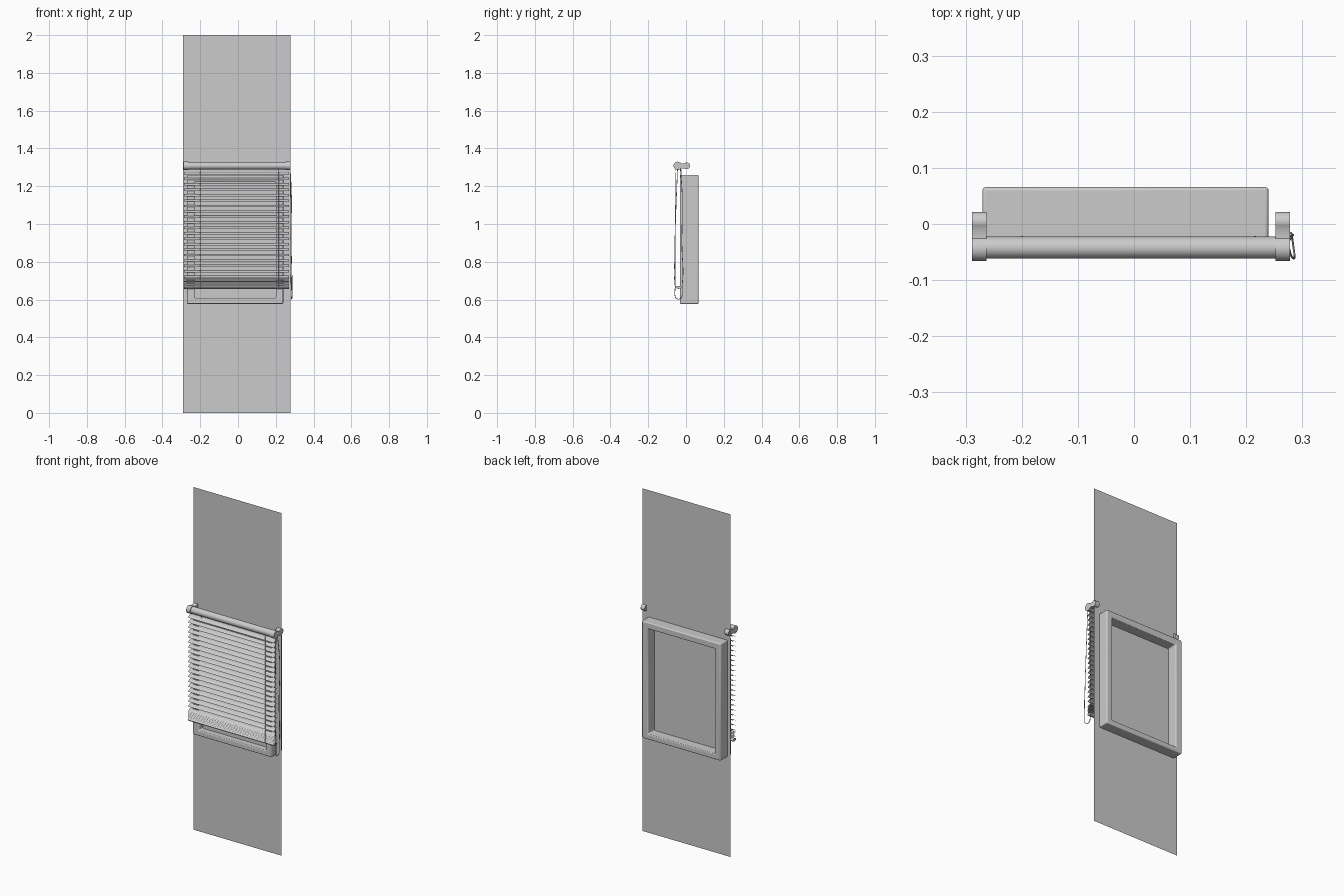
import bpy, bmesh, math
from mathutils import Vector

if "Cube" in bpy.data.objects:
    bpy.data.objects.remove(bpy.data.objects["Cube"])


def make_object(name, verts, faces, smooth=True):
    me = bpy.data.meshes.new(name)
    me.from_pydata(verts, [], faces)
    bm = bmesh.new()
    bm.from_mesh(me)
    bmesh.ops.recalc_face_normals(bm, faces=bm.faces)
    bm.to_mesh(me)
    bm.free()
    ob = bpy.data.objects.new(name, me)
    bpy.context.collection.objects.link(ob)
    if smooth:
        bpy.ops.object.select_all(action='DESELECT')
        ob.select_set(True)
        bpy.context.view_layer.objects.active = ob
        bpy.ops.object.shade_smooth_by_angle(angle=math.radians(35))
    return ob


def extrude_x(name, profile, x0, x1):
    # closed (y, z) profile swept along x
    n = len(profile)
    verts = [(x, y, z) for x in (x0, x1) for y, z in profile]
    faces = [(i, (i + 1) % n, n + (i + 1) % n, n + i) for i in range(n)]
    faces += [tuple(range(n)), tuple(range(n, 2 * n))]
    return make_object(name, verts, faces)


def arc(cy, cz, r, a0, a1, n):
    return [(cy + r * math.cos(math.radians(a0 + (a1 - a0) * i / n)),
             cz + r * math.sin(math.radians(a0 + (a1 - a0) * i / n))) for i in range(n + 1)]


def cord(name, points, radius=0.0012, kind='POLY'):
    cu = bpy.data.curves.new(name, 'CURVE')
    cu.dimensions = '3D'
    cu.bevel_depth = radius
    cu.bevel_resolution = 1
    cu.resolution_u = 6
    cu.use_fill_caps = True
    sp = cu.splines.new(kind)
    if kind == 'BEZIER':
        sp.bezier_points.add(len(points) - 1)
        for bp, p in zip(sp.bezier_points, points):
            bp.co = p
            bp.handle_left_type = bp.handle_right_type = 'AUTO'
    else:
        sp.points.add(len(points) - 1)
        for pt, p in zip(sp.points, points):
            pt.co = (*p, 1)
    ob = bpy.data.objects.new(name, cu)
    bpy.context.collection.objects.link(ob)
    return ob


# Wall sheet behind the blind
make_object("wall_panel", [(-0.29, 0.005, 0), (0.278, 0.005, 0), (0.278, 0.005, 2), (-0.29, 0.005, 2)],
            [(0, 1, 2, 3)], smooth=False)

# Window frame: a deep rectangular ring passing through the wall
outer = [(-0.27, 0.577), (0.24, 0.577), (0.24, 1.26), (-0.27, 1.26)]
inner = [(-0.23, 0.608), (0.2, 0.608), (0.2, 1.222), (-0.23, 1.222)]
verts = [(x, y, z) for y in (-0.033, 0.066) for x, z in outer + inner]
faces = []
for i in range(4):
    j = (i + 1) % 4
    faces += [(i, j, 4 + j, 4 + i), (8 + i, 8 + j, 12 + j, 12 + i),
              (i, j, 8 + j, 8 + i), (4 + i, 4 + j, 12 + j, 12 + i)]
frame = make_object("window_frame", verts, faces)
bev = frame.modifiers.new("soft_edges", 'BEVEL')
bev.width = 0.006
bev.segments = 3

# Round head rail
extrude_x("head_rail", arc(-0.042, 1.308, 0.0195, 0, 345, 23), -0.265, 0.255)

# End brackets: dumbbell outline reaching back through the wall
bracket = (arc(-0.044, 1.308, 0.022, 36, 324, 16) + arc(0.004, 1.308, 0.0175, -132, 132, 16))
for name, x0, x1 in (("left_bracket", -0.289, -0.263), ("right_bracket", 0.252, 0.278)):
    extrude_x(name, bracket, x0, x1)


# Slats: thin arched strips, tilted down towards the front
def slat_rows(name, zs, tilt):
    n, half = 6, 0.0165
    verts, faces = [], []
    for z in zs:
        base = len(verts)
        for i in range(n + 1):
            t = -1 + 2 * i / n
            u, v = half * t, 0.0035 * (1 - t * t)
            y = -0.039 + u * math.cos(tilt) - v * math.sin(tilt)
            zz = z + u * math.sin(tilt) + v * math.cos(tilt)
            verts += [(-0.285, y, zz), (0.27, y, zz)]
        faces += [(base + 2 * i, base + 2 * i + 1, base + 2 * i + 3, base + 2 * i + 2) for i in range(n)]
    return make_object(name, verts, faces)


slat_rows("slats", [1.268 - 0.0288 * i for i in range(20)], math.radians(22))
slat_rows("stacked_slats", [0.71 - 0.008 * i for i in range(5)], math.radians(8))

# Bottom rail under the stack
extrude_x("bottom_rail", arc(-0.039, 0.659, 0.0165, 20, 160, 8)[::-1]
          and [(-0.039 + 0.0165 * math.cos(a), 0.665 + 0.008 * math.sin(a))
               for a in [math.tau * i / 16 for i in range(16)]], -0.285, 0.27)

# Ladder cords, front and back of the slats
for side, x in (("left", -0.2), ("right", 0.215)):
    for face, y in (("front", -0.056), ("back", -0.022)):
        cord(f"{side}_{face}_ladder_cord", [(x, -0.042 + (y + 0.042) * 0.9, 1.295), (x, y, 1.27), (x, y, 0.665)])

# Pull cord: hangs beside the slats and loops up in front
cord("pull_cord", [(0.276, -0.03, 1.3), (0.283, -0.02, 1.15), (0.28, -0.022, 0.9), (0.281, -0.02, 0.68),
                   (0.284, -0.04, 0.602), (0.286, -0.058, 0.68), (0.283, -0.06, 0.82),
                   (0.28, -0.056, 1.0), (0.277, -0.045, 1.29)], 0.0018, 'BEZIER')
